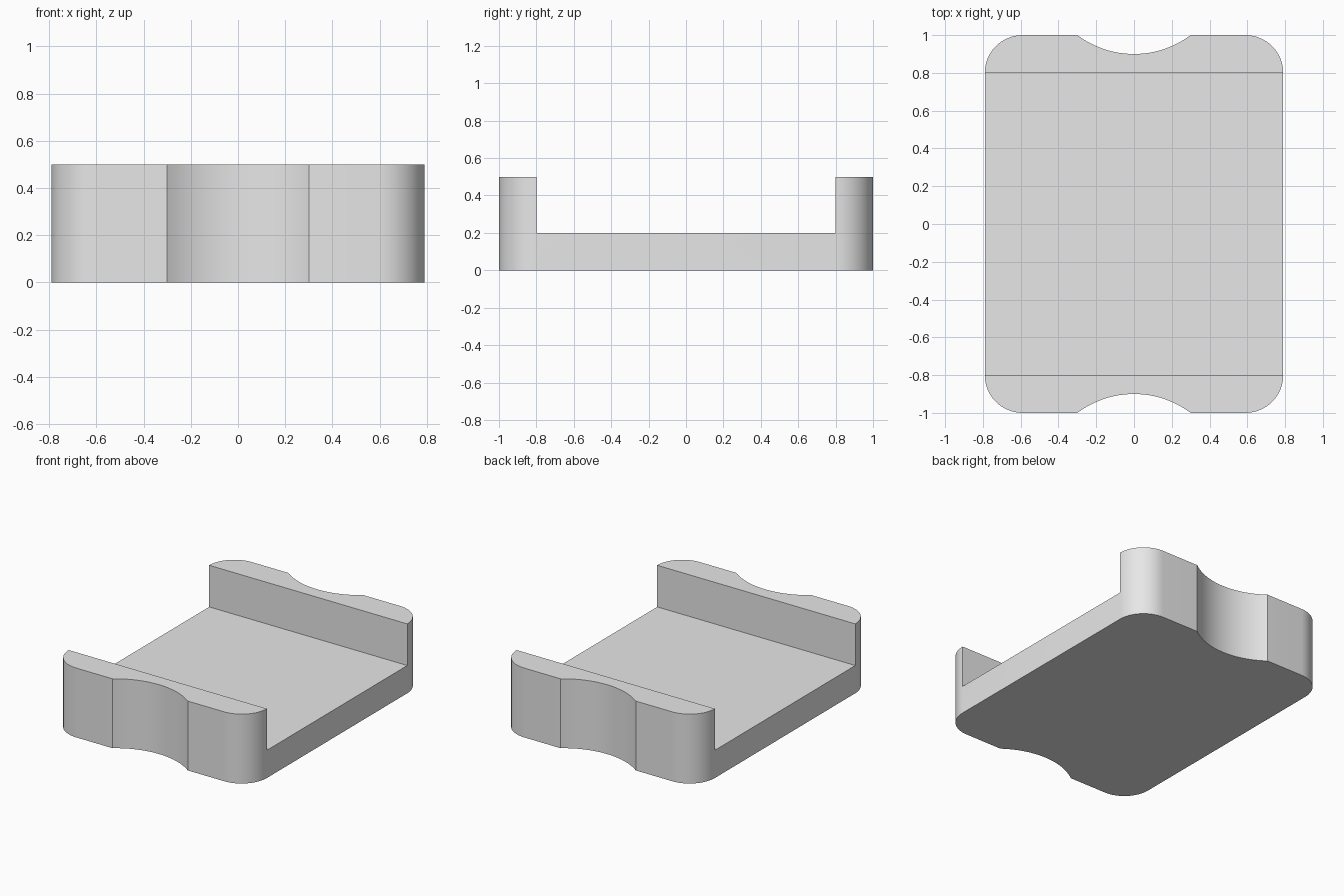
import bpy, bmesh
from math import sin, cos, pi, radians, atan2

if "Cube" in bpy.data.objects:
    bpy.data.objects.remove(bpy.data.objects["Cube"], do_unlink=True)

HALF_W, HALF_L = 0.79, 1.0          # half width and half length
CORNER = 0.2                        # corner radius, also the wall thickness
FLOOR_H, WALL_H = 0.2, 0.5
NOTCH_W, NOTCH_R = 0.3, 0.5         # notch half width and arc radius
NOTCH_Y = HALF_L + 0.4              # centre of the notch arc


def arc(cx, cy, r, start, end, steps):
    """Points along a circular arc."""
    angles = [start + (end - start) * i / steps for i in range(steps + 1)]
    return [(cx + r * cos(a), cy + r * sin(a)) for a in angles]


# Outline of one end wall: rounded corners and a shallow scooped notch
half_angle = atan2(NOTCH_W, NOTCH_Y - HALF_L)
inner = HALF_L - CORNER
end_outline = (
    arc(HALF_W - CORNER, inner, CORNER, 0, pi / 2, 16)
    + arc(0, NOTCH_Y, NOTCH_R, -pi / 2 + half_angle, -pi / 2 - half_angle, 24)
    + arc(CORNER - HALF_W, inner, CORNER, pi / 2, pi, 16)
)

bm = bmesh.new()


def extrude_up(faces, height):
    """Raise faces into solid walls and return the new top faces."""
    result = bmesh.ops.extrude_face_region(bm, geom=faces)["geom"]
    verts = [g for g in result if isinstance(g, bmesh.types.BMVert)]
    bmesh.ops.translate(bm, verts=verts, vec=(0, 0, height))
    return [g for g in result if isinstance(g, bmesh.types.BMFace)]


# Footprint: back end, front end (turned half round) and the middle
back = [bm.verts.new((x, y, 0)) for x, y in end_outline]
front = [bm.verts.new((-x, -y, 0)) for x, y in end_outline]
footprint = [bm.faces.new(back), bm.faces.new(front),
             bm.faces.new((back[0], back[-1], front[0], front[-1]))]

# Keep a copy of the footprint as the underside, then raise the floor and walls
bmesh.ops.duplicate(bm, geom=footprint)
tops = extrude_up(footprint, FLOOR_H)
ends = [f for f in tops if abs(f.calc_center_median().y) > inner]
extrude_up(ends, WALL_H - FLOOR_H)

# Weld, merge coplanar faces and close the solid
bmesh.ops.remove_doubles(bm, verts=bm.verts[:], dist=0.0001)
inside = [f for f in bm.faces if all(len(e.link_faces) > 2 for e in f.edges)]
bmesh.ops.delete(bm, geom=inside, context="FACES_ONLY")
bmesh.ops.dissolve_limit(bm, angle_limit=radians(0.5),
                         verts=bm.verts[:], edges=bm.edges[:])
bmesh.ops.recalc_face_normals(bm, faces=bm.faces[:])

mesh = bpy.data.meshes.new("tray")
bm.to_mesh(mesh)
bm.free()
tray = bpy.data.objects.new("tray", mesh)
bpy.context.collection.objects.link(tray)

# Plain light grey material
grey = bpy.data.materials.new("light grey")
grey.use_nodes = True
colour = (0.8, 0.8, 0.8, 1)
grey.diffuse_color = colour
grey.node_tree.nodes["Principled BSDF"].inputs["Base Color"].default_value = colour
mesh.materials.append(grey)

# Smooth curves, crisp edges
bpy.ops.object.select_all(action="DESELECT")
tray.select_set(True)
bpy.context.view_layer.objects.active = tray
bpy.ops.object.shade_smooth_by_angle(angle=radians(30))
